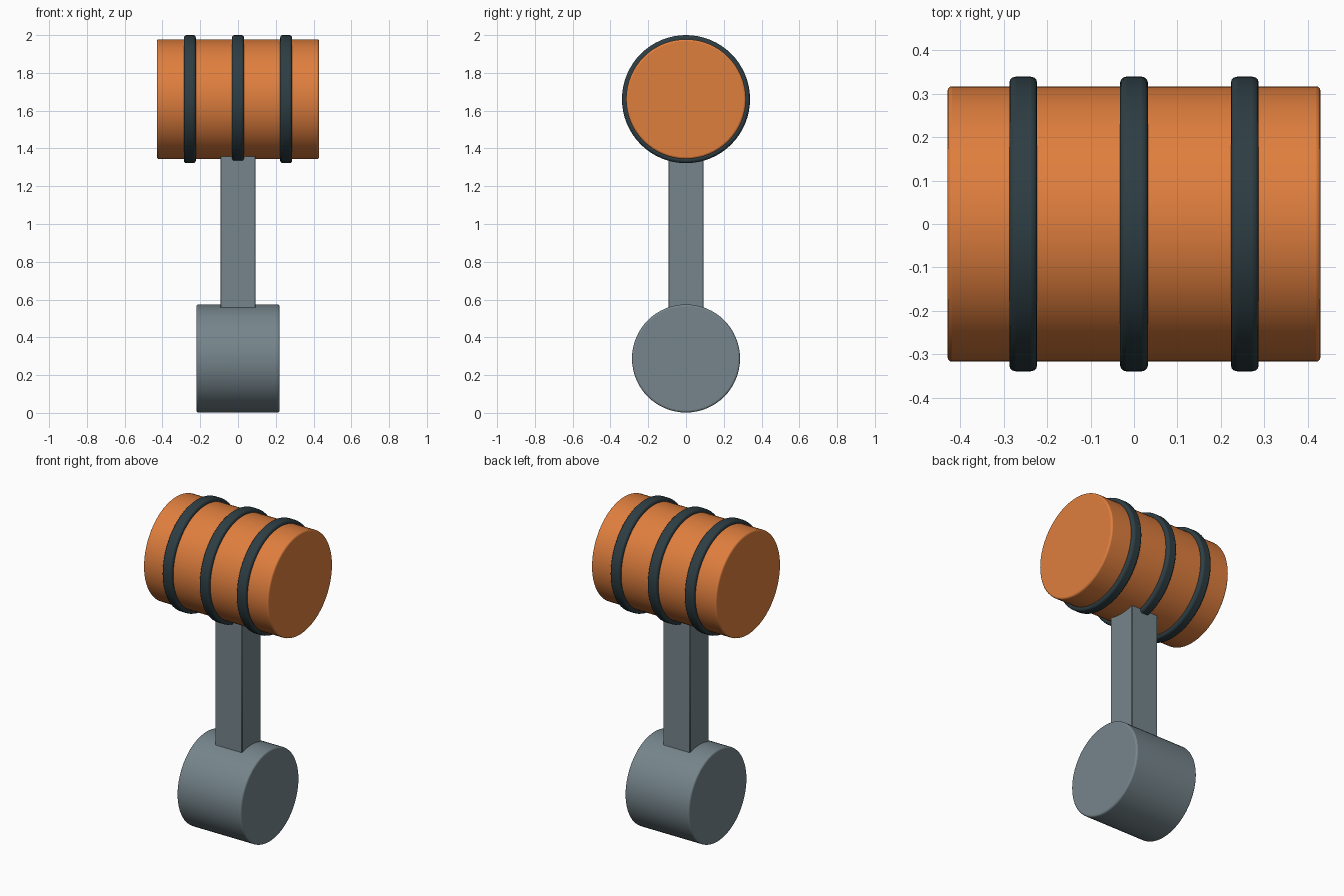
import bpy
import bmesh
import math
from mathutils import Matrix

cube = bpy.data.objects.get("Cube")
if cube:
    bpy.data.objects.remove(cube, do_unlink=True)


def material(name, colour):
    mat = bpy.data.materials.new(name)
    mat.use_nodes = True
    mat.diffuse_color = (*colour, 1)
    mat.node_tree.nodes["Principled BSDF"].inputs["Base Color"].default_value = (*colour, 1)
    return mat


orange = material("orange", (0.74, 0.21, 0.048))
steel = material("steel grey", (0.18, 0.235, 0.26))
rubber = material("dark rubber", (0.027, 0.048, 0.057))


def finish(name, bm, location, mat):
    bmesh.ops.recalc_face_normals(bm, faces=bm.faces)
    mesh = bpy.data.meshes.new(name)
    bm.to_mesh(mesh)
    bm.free()
    mesh.materials.append(mat)
    obj = bpy.data.objects.new(name, mesh)
    obj.location = location
    bpy.context.collection.objects.link(obj)
    return obj


def soften(obj, width, segments=3):
    bevel = obj.modifiers.new("soft edges", "BEVEL")
    bevel.width = width
    bevel.segments = segments
    bevel.limit_method = "ANGLE"
    bpy.ops.object.select_all(action="DESELECT")
    obj.select_set(True)
    bpy.context.view_layer.objects.active = obj
    bpy.ops.object.shade_smooth_by_angle(angle=math.radians(40))


def drum(name, radius, length, z, mat):
    # Solid cylinder lying along x
    bm = bmesh.new()
    bmesh.ops.create_cone(bm, cap_ends=True, segments=64, radius1=radius, radius2=radius,
                          depth=length, matrix=Matrix.Rotation(math.pi / 2, 4, "Y"))
    soften(finish(name, bm, (0, 0, z), mat), 0.01)


def band(name, x, z, inner, outer, width):
    # Rectangular section spun around x
    bm = bmesh.new()
    h = width / 2
    verts = [bm.verts.new((px, 0, r)) for px, r in
             ((-h, inner), (h, inner), (h, outer), (-h, outer))]
    edges = [bm.edges.new((verts[i], verts[i - 1])) for i in range(4)]
    bmesh.ops.spin(bm, geom=verts + edges, cent=(0, 0, 0), axis=(1, 0, 0),
                   angle=math.tau, steps=64, use_merge=True)
    bmesh.ops.remove_doubles(bm, verts=bm.verts, dist=0.0001)
    soften(finish(name, bm, (x, 0, z), rubber), 0.014)


HEAD_Z = 1.661
PIN_Z = 0.288

# Piston head and lower bearing
drum("piston_head", 0.317, 0.858, HEAD_Z, orange)
drum("lower_bearing", 0.286, 0.44, PIN_Z, steel)

# Seal rings around the head
for label, x in (("right", -0.255), ("middle", 0), ("left", 0.255)):
    band(f"{label}_seal_ring", x, HEAD_Z, 0.3, 0.339, 0.064)

# Square connecting rod, its ends buried in both drums
bm = bmesh.new()
bmesh.ops.create_cube(bm, size=1)
bottom, top = 0.5, 1.42
bmesh.ops.scale(bm, vec=(0.186, 0.186, top - bottom), verts=bm.verts)
rod = finish("connecting_rod", bm, (0, 0, (top + bottom) / 2), steel)
soften(rod, 0.003, 1)
